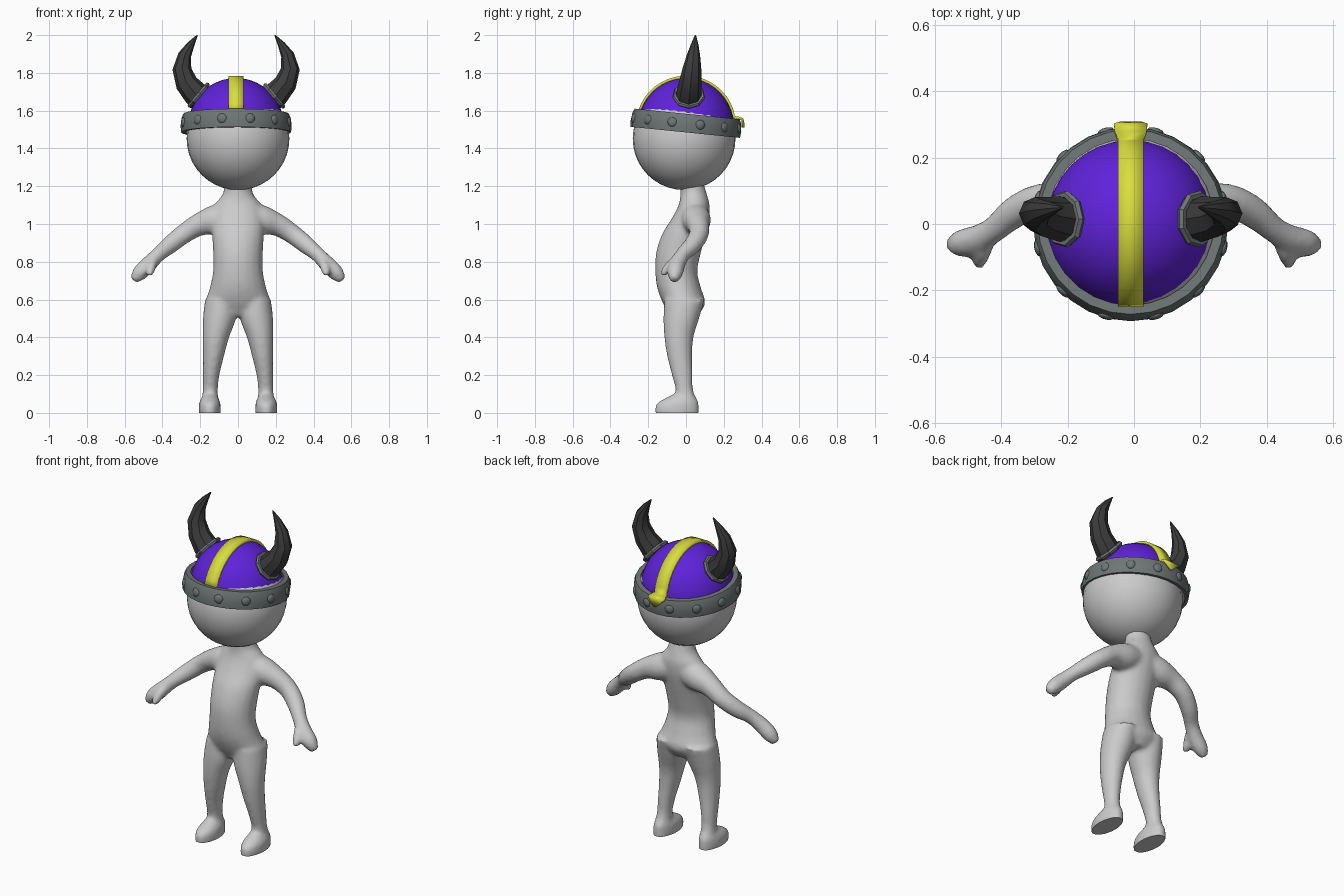
import bpy, bmesh, math
from mathutils import Vector, Matrix

if "Cube" in bpy.data.objects:
    bpy.data.objects.remove(bpy.data.objects["Cube"])


def material(name, rgb):
    m = bpy.data.materials.new(name)
    m.diffuse_color = (*rgb, 1)
    m.use_nodes = True
    m.node_tree.nodes["Principled BSDF"].inputs["Base Color"].default_value = m.diffuse_color
    return m


SKIN = material("light_grey", (0.6, 0.6, 0.6))
STEEL = material("steel_grey", (0.16, 0.18, 0.18))
HORN = material("dark_horn", (0.045, 0.045, 0.045))
PURPLE = material("purple", (0.115, 0.016, 0.7))
YELLOW = material("yellow", (0.7, 0.73, 0.05))


def finish(bm, name, mat, angle=40):
    bmesh.ops.recalc_face_normals(bm, faces=bm.faces)
    me = bpy.data.meshes.new(name)
    bm.to_mesh(me)
    bm.free()
    ob = bpy.data.objects.new(name, me)
    bpy.context.collection.objects.link(ob)
    me.materials.append(mat)
    bpy.ops.object.select_all(action='DESELECT')
    bpy.context.view_layer.objects.active = ob
    ob.select_set(True)
    bpy.ops.object.shade_smooth_by_angle(angle=math.radians(angle))
    return ob


def spline(rows, n):
    """Smooth interpolation through rows of numbers."""
    out = []
    for i in range(len(rows) - 1):
        a, b, c, d = (rows[max(0, min(len(rows) - 1, i + k))] for k in (-1, 0, 1, 2))
        for j in range(n):
            t = j / n
            out.append([0.5 * (2 * q + (r - p) * t + (2 * p - 5 * q + 4 * r - s) * t * t
                               + (3 * q - p - 3 * r + s) * t ** 3)
                        for p, q, r, s in zip(a, b, c, d)])
    return out + [list(rows[-1])]


def skin_rings(bm, rings):
    """Join rings of points into a closed, capped tube."""
    vr = [[bm.verts.new(p) for p in ring] for ring in rings]
    n = len(vr[0])
    for a, b in zip(vr, vr[1:]):
        for i in range(n):
            bm.faces.new((a[i], a[(i + 1) % n], b[(i + 1) % n], b[i]))
    bm.faces.new(vr[0][::-1])
    bm.faces.new(vr[-1])


def circle(n):
    return [(math.cos(2 * math.pi * i / n), math.sin(2 * math.pi * i / n)) for i in range(n)]


def stack(bm, rows, side=1):
    """Horizontal ellipses: z, centre x, half width, front y, back y."""
    skin_rings(bm, [[(side * (cx + w * c), (y0 + y1) / 2 + (y1 - y0) / 2 * s, z)
                     for c, s in circle(20)] for z, cx, w, y0, y1 in spline(rows, 4)])


def tube(bm, rows, side=1, n=16, steps=4):
    """Round sections along a path: x, y, z, radius."""
    rows = spline(rows, steps)
    pts = [Vector(r[:3]) for r in rows]
    rings = []
    for i, r in enumerate(rows):
        d = pts[min(i + 1, len(pts) - 1)] - pts[max(i - 1, 0)]
        across = Vector((0, 1, 0)).cross(d).normalized()
        up = d.cross(across).normalized()
        ring = [pts[i] + (across * c + up * s) * r[3] for c, s in circle(n)]
        rings.append([(side * p.x, p.y, p.z) for p in ring])
    skin_rings(bm, rings)


# Body: torso, legs, feet and arms fused into one smooth skin
bm = bmesh.new()
stack(bm, [(.51, 0, .09, -.08, .06), (.58, 0, .168, -.122, .102), (.66, 0, .15, -.152, .08),
           (.75, 0, .132, -.163, .06), (.85, 0, .132, -.158, .08), (.95, 0, .138, -.125, .105),
           (1.03, 0, .138, -.075, .122), (1.10, 0, .125, -.04, .125),
           (1.16, 0, .08, -.03, .11), (1.23, 0, .072, -.035, .09)])
for side in (-1, 1):
    stack(bm, [(.60, .09, .085, -.115, .1), (.50, .098, .088, -.12, .07),
               (.40, .117, .07, -.115, .04), (.30, .13, .056, -.10, .033),
               (.20, .142, .044, -.075, .035), (.12, .147, .04, -.055, .038),
               (.06, .149, .044, -.065, .06), (-.02, .15, .048, -.07, .07)], side)
    # foot
    stack(bm, [(.10, .148, .03, -.065, .04), (.07, .149, .05, -.125, .062),
               (.04, .15, .058, -.162, .069), (-.02, .15, .058, -.162, .069)], side)
    # arm and mitten hand
    tube(bm, [(.05, .045, 1.045, .075), (.13, .055, 1.02, .078), (.21, .065, .995, .06),
              (.29, .068, .945, .052), (.36, .035, .89, .048), (.42, -.015, .84, .04),
              (.47, -.045, .79, .043), (.52, -.058, .74, .042), (.552, -.062, .70, .022)], side)
    # thumb
    tube(bm, [(.44, -.035, .82, .026), (.455, -.08, .785, .027),
              (.465, -.11, .75, .023), (.47, -.128, .728, .014)], side)
body = finish(bm, "body", SKIN)
mod = body.modifiers.new("fuse", 'REMESH')
mod.mode = 'VOXEL'
mod.voxel_size = 0.012
mod.use_smooth_shade = True
bpy.ops.object.modifier_apply(modifier="fuse")
mod = body.modifiers.new("soften", 'SMOOTH')
mod.factor = 0.5
mod.iterations = 6
bpy.ops.object.modifier_apply(modifier="soften")
# flat soles
for v in body.data.vertices:
    v.co.z = max(v.co.z, 0)
bpy.ops.object.shade_smooth_by_angle(angle=math.radians(60))

# Head
bm = bmesh.new()
bmesh.ops.create_uvsphere(bm, u_segments=32, v_segments=20, radius=.272,
                          matrix=Matrix.Translation((0, -.01, 1.452)))
finish(bm, "head", SKIN)

# Helmet frame: sits slightly off centre and tips down at the back
FRAME = Matrix.Translation((-.01, 0, 1.52)) @ Matrix.Rotation(-.1, 4, 'X')


def lathe(name, profile, mat, n=32, angle=40, closed=False):
    bm = bmesh.new()
    vs = [bm.verts.new((r, 0, z)) for r, z in profile]
    es = [bm.edges.new(p) for p in zip(vs, vs[1:])]
    if closed:
        es.append(bm.edges.new((vs[-1], vs[0])))
    bmesh.ops.spin(bm, geom=vs + es, cent=(0, 0, 0), axis=(0, 0, 1),
                   angle=2 * math.pi, steps=n, use_duplicate=False)
    bmesh.ops.remove_doubles(bm, verts=bm.verts, dist=1e-4)
    bm.transform(FRAME)
    return finish(bm, name, mat, angle)


R = .253
lathe("helmet_dome", [(R * math.cos(a), R * math.sin(a))
                      for a in (math.pi / 2 * i / 10 for i in range(11))], PURPLE)
lathe("helmet_band", [(.272, -.035), (.291, -.035), (.294, 0), (.289, .04), (.28, .063),
                      (.252, .063)], STEEL, 28, 35, True)

# Studs around the band
bm = bmesh.new()
for k in range(12):
    m = (Matrix.Rotation(math.radians(30 * k + 15), 4, 'Z') @ Matrix.Translation((.289, 0, .012))
         @ Matrix.Diagonal((.45, 1, 1, 1)))
    bmesh.ops.create_uvsphere(bm, u_segments=10, v_segments=6, radius=.026, matrix=m)
bm.transform(FRAME)
finish(bm, "band_studs", STEEL)

# Yellow crest strip, ending in a flared tab at the back
bm = bmesh.new()
path = [(-.258 * math.cos(a), .258 * math.sin(a), .039)
        for a in (math.radians(12 + 152 * i / 18) for i in range(19))]
path += [(.272, .069, .048), (.294, .064, .05), (.299, .045, .032), (.301, .022, .008)]
rows = [[bm.verts.new((s * w, y, z)) for s in (-1, 1)] for y, z, w in path]
for a, b in zip(rows, rows[1:]):
    bm.faces.new((a[0], a[1], b[1], b[0]))
bm.transform(FRAME)
strip = finish(bm, "crest_strip", YELLOW)
mod = strip.modifiers.new("thickness", 'SOLIDIFY')
mod.thickness = .014
mod.offset = 0

# Horns with collars, mirrored about the helmet centre
for side, label in ((-1, "left"), (1, "right")):
    bm = bmesh.new()
    tube(bm, [(.165, .012, 1.64, .07), (.215, .015, 1.69, .068), (.262, .022, 1.745, .06),
              (.287, .032, 1.82, .05), (.272, .04, 1.895, .035), (.24, .046, 1.95, .02),
              (.205, .05, 2.0, .003)], side, 8, 1)
    bm.transform(Matrix.Translation((-.01, 0, 0)))
    finish(bm, label + "_horn", HORN, 35)
    bpy.ops.mesh.primitive_torus_add(
        major_segments=9, minor_segments=6, major_radius=.074, minor_radius=.013,
        location=(-.01 + side * .2, .015, 1.68), rotation=(0, side * math.radians(50), 0))
    collar = bpy.context.object
    collar.name = label + "_horn_collar"
    collar.data.materials.append(STEEL)
